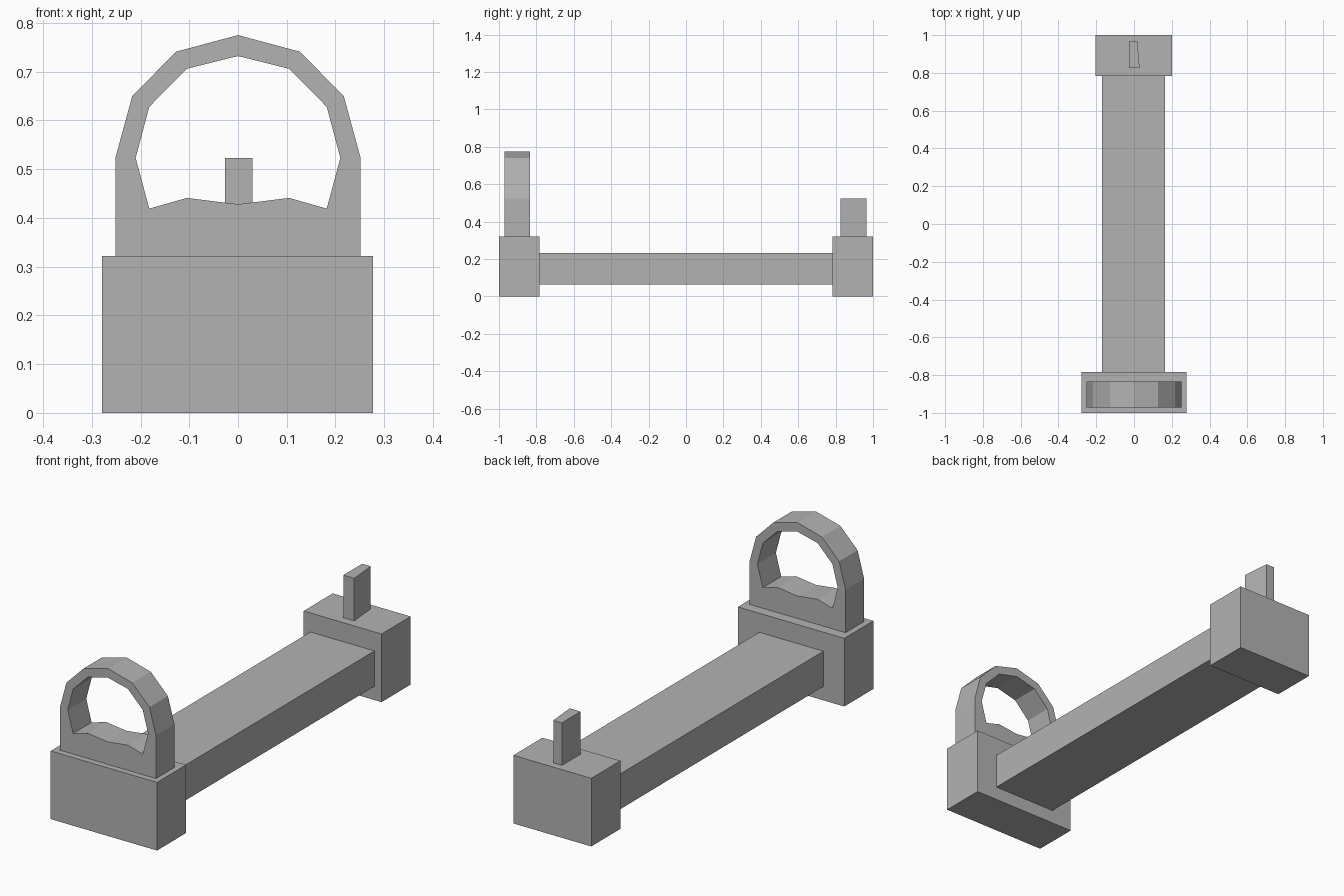
import bpy
import bmesh

cube = bpy.data.objects.get("Cube")
if cube:
    bpy.data.objects.remove(cube, do_unlink=True)

# Single grey finish
grey = bpy.data.materials.new("matte_grey")
grey.use_nodes = True
colour = (0.45, 0.45, 0.45, 1)
grey.diffuse_color = colour
grey.node_tree.nodes["Principled BSDF"].inputs["Base Color"].default_value = colour


def finish(name, bm):
    bmesh.ops.recalc_face_normals(bm, faces=bm.faces)
    mesh = bpy.data.meshes.new(name)
    bm.to_mesh(mesh)
    bm.free()
    mesh.materials.append(grey)
    obj = bpy.data.objects.new(name, mesh)
    bpy.context.collection.objects.link(obj)
    return obj


def extrude(bm, faces, offset):
    geom = bmesh.ops.extrude_face_region(bm, geom=faces)["geom"]
    verts = [v for v in geom if isinstance(v, bmesh.types.BMVert)]
    bmesh.ops.translate(bm, verts=verts, vec=offset)


def prism(name, outline, z0, z1):
    bm = bmesh.new()
    face = bm.faces.new([bm.verts.new((x, y, z0)) for x, y in outline])
    extrude(bm, [face], (0, 0, z1 - z0))
    return finish(name, bm)


def box(name, x0, x1, y0, y1, z0, z1):
    return prism(name, [(x0, y0), (x1, y0), (x1, y1), (x0, y1)], z0, z1)


# End blocks and connecting bar
box("front_block", -0.279, 0.277, -1, -0.783, 0, 0.322)
box("rear_block", -0.205, 0.202, 0.783, 1, 0, 0.322)
box("connecting_bar", -0.17, 0.165, -0.79, 0.79, 0.065, 0.232)

# Tapered rear post
prism("rear_post", [(-0.027, 0.825), (0.03, 0.825), (0.018, 0.965), (-0.027, 0.965)],
      0.315, 0.523)

# Arched hoop: half profile, mirrored, from the crown down to the foot
inner = [(0, 0.732), (0.105, 0.706), (0.182, 0.628), (0.21, 0.523),
         (0.182, 0.419), (0.105, 0.441), (0, 0.428)]
outer = [(0, 0.775), (0.127, 0.741), (0.217, 0.65), (0.251, 0.525),
         (0.251, 0.315), (0.127, 0.315), (0, 0.315)]


def mirrored(half):
    return half + [(-x, z) for x, z in half[-2:0:-1]]


bm = bmesh.new()
loops = [[bm.verts.new((x, -0.971, z)) for x, z in mirrored(half)] for half in (inner, outer)]
count = len(loops[0])
faces = []
for i in range(count):
    j = (i + 1) % count
    faces.append(bm.faces.new((loops[0][i], loops[0][j], loops[1][j], loops[1][i])))
extrude(bm, faces, (0, 0.138, 0))
finish("front_hoop", bm)
